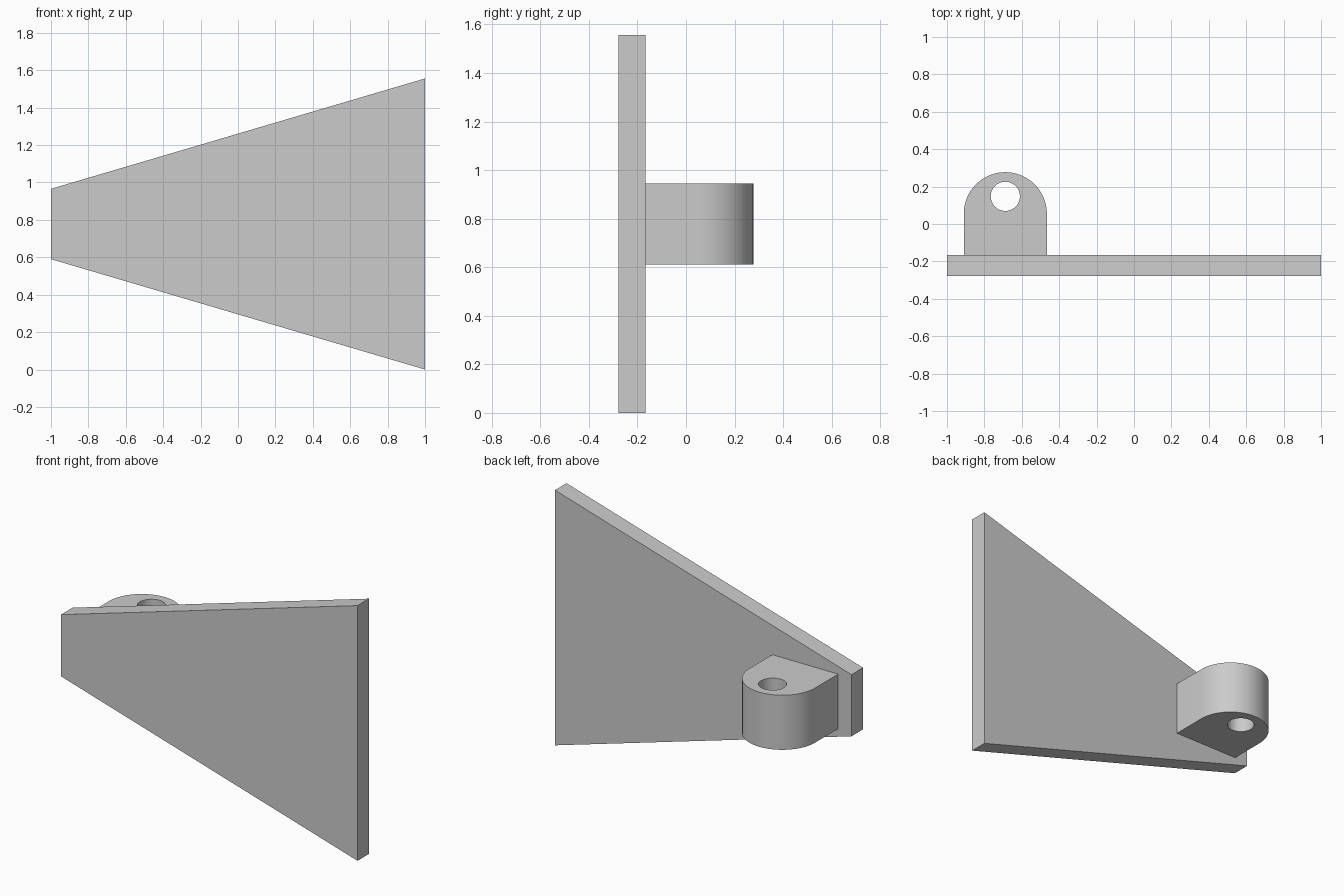
import bpy, bmesh
from math import pi, sin, cos, radians
from mathutils import Vector

cube = bpy.data.objects.get("Cube")
if cube:
    bpy.data.objects.remove(cube, do_unlink=True)

# Single plain grey finish
grey = bpy.data.materials.new("plain grey")
grey.use_nodes = True
grey.diffuse_color = (0.6, 0.6, 0.6, 1)
grey.node_tree.nodes["Principled BSDF"].inputs["Base Color"].default_value = (0.6, 0.6, 0.6, 1)


def arc(cx, cy, r, start, end, steps):
    angles = [start + (end - start) * i / steps for i in range(steps + 1)]
    return [(cx + r * cos(a), cy + r * sin(a)) for a in angles]


def extruded(name, loops, place, depth):
    """Fill the closed loops (outline, then holes) and extrude by depth."""
    bm = bmesh.new()
    edges = []
    for loop in loops:
        verts = [bm.verts.new(place(a, b)) for a, b in loop]
        edges += [bm.edges.new((v, verts[i - 1])) for i, v in enumerate(verts)]
    bmesh.ops.triangle_fill(bm, use_beauty=True, edges=edges)
    result = bmesh.ops.extrude_face_region(bm, geom=bm.faces[:], use_keep_orig=True)
    moved = [g for g in result["geom"] if isinstance(g, bmesh.types.BMVert)]
    bmesh.ops.translate(bm, vec=Vector(depth), verts=moved)
    bmesh.ops.recalc_face_normals(bm, faces=bm.faces[:])
    mesh = bpy.data.meshes.new(name)
    bm.to_mesh(mesh)
    bm.free()
    mesh.materials.append(grey)
    obj = bpy.data.objects.new(name, mesh)
    bpy.context.collection.objects.link(obj)
    return obj


# Tapered upright plate
plate_front, plate_back = -0.277, -0.166
outline = [(-1, 0.59), (1, 0), (1, 1.556), (-1, 0.966)]
extruded("tapered_plate", [outline],
         lambda x, z: (x, plate_front, z), (0, plate_back - plate_front, 0))

# Round-ended lug with a vertical pin hole, on the back of the plate
lug_x, lug_r, lug_bottom, lug_top = -0.688, 0.222, 0.612, 0.945
lug_outline = arc(lug_x, 0.055, lug_r, 0, pi, 48)
lug_outline += [(lug_x - lug_r, plate_back), (lug_x + lug_r, plate_back)]
pin_hole = arc(lug_x, 0.148, 0.078, 0, 2 * pi, 48)[:-1]
lug = extruded("hinge_lug", [lug_outline, pin_hole],
               lambda x, y: (x, y, lug_bottom), (0, 0, lug_top - lug_bottom))

# Smooth the curved walls, keep the edges sharp
bpy.ops.object.select_all(action="DESELECT")
lug.select_set(True)
bpy.context.view_layer.objects.active = lug
bpy.ops.object.shade_smooth_by_angle(angle=radians(30))
